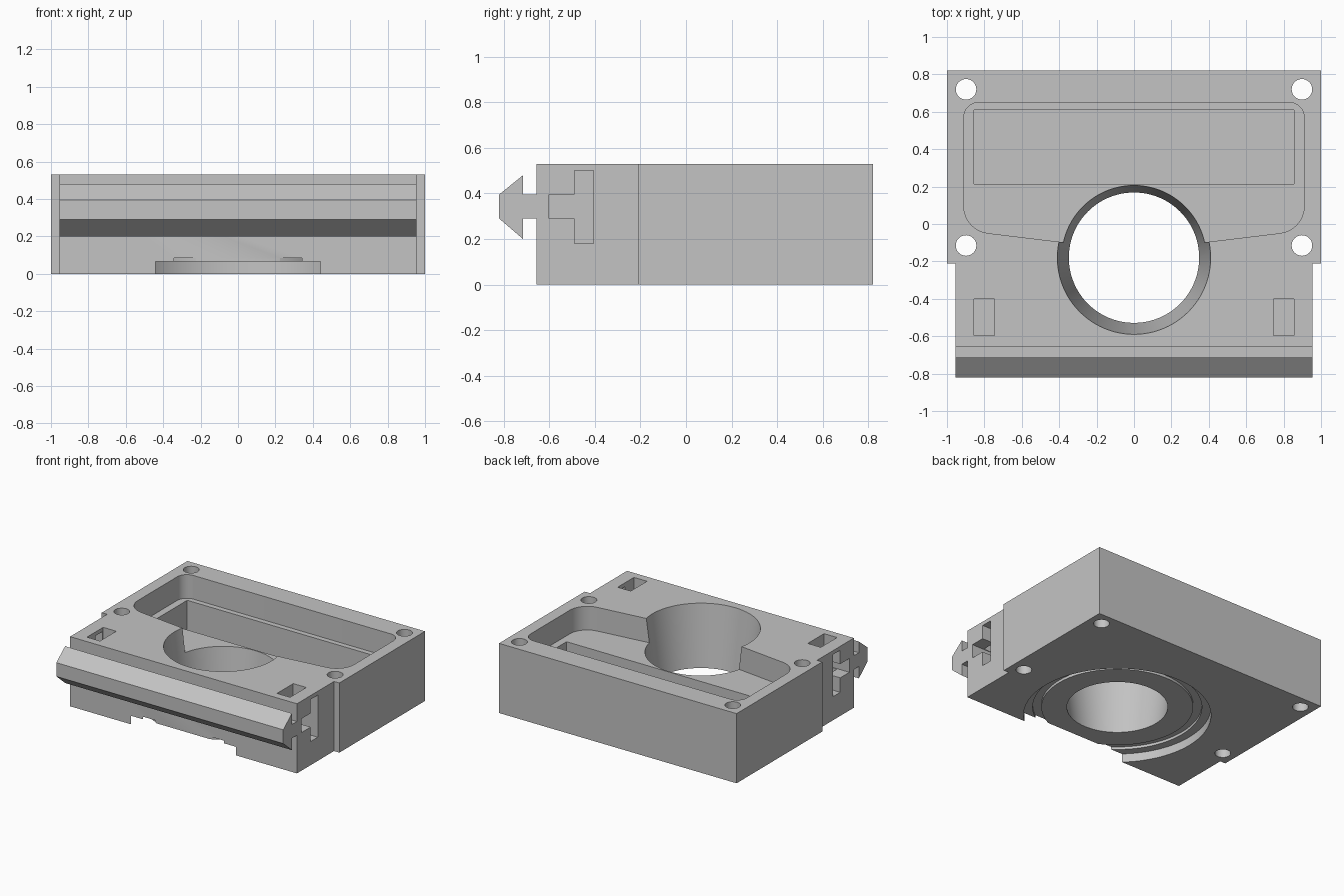
import bpy
import bmesh
import math
from mathutils import Vector

if "Cube" in bpy.data.objects:
    bpy.data.objects.remove(bpy.data.objects["Cube"], do_unlink=True)

grey = bpy.data.materials.new("light grey plastic")
grey.use_nodes = True
grey.diffuse_color = (0.55, 0.55, 0.55, 1)
grey.node_tree.nodes["Principled BSDF"].inputs["Base Color"].default_value = (0.55, 0.55, 0.55, 1)

BORE_Y = -0.18
TOP = 0.53


def finish(name, bm):
    bmesh.ops.recalc_face_normals(bm, faces=bm.faces)
    mesh = bpy.data.meshes.new(name)
    bm.to_mesh(mesh)
    bm.free()
    mesh.materials.append(grey)
    ob = bpy.data.objects.new(name, mesh)
    bpy.context.collection.objects.link(ob)
    return ob


def extrude(name, points, offset):
    """Extrude a closed 3D outline along an offset."""
    bm = bmesh.new()
    face = bm.faces.new([bm.verts.new(p) for p in points])
    new = bmesh.ops.extrude_face_region(bm, geom=[face])["geom"]
    bmesh.ops.translate(bm, vec=Vector(offset),
                        verts=[v for v in new if isinstance(v, bmesh.types.BMVert)])
    return finish(name, bm)


def plan(name, outline, z0, z1):
    return extrude(name, [(x, y, z0) for x, y in outline], (0, 0, z1 - z0))


def side(name, outline, x0, x1):
    return extrude(name, [(x0, y, z) for y, z in outline], (x1 - x0, 0, 0))


def rect(x0, x1, y0, y1):
    return [(x0, y0), (x1, y0), (x1, y1), (x0, y1)]


def mirrored(half):
    return half + [(-x, y) for x, y in reversed(half)]


def cone(name, x, y, r0, r1, z0, z1, segments=96):
    bm = bmesh.new()
    bmesh.ops.create_cone(bm, cap_ends=True, segments=segments,
                          radius1=r0, radius2=r1, depth=z1 - z0)
    bmesh.ops.translate(bm, vec=(x, y, (z0 + z1) / 2), verts=bm.verts)
    return finish(name, bm)


def boolean(target, tool, operation="DIFFERENCE"):
    mod = target.modifiers.new("cut", "BOOLEAN")
    mod.operation = operation
    mod.solver = "EXACT"
    mod.object = tool
    bpy.context.view_layer.objects.active = target
    bpy.ops.object.modifier_apply(modifier=mod.name)
    bpy.data.objects.remove(tool, do_unlink=True)


def arc(cx, cy, r, a0, a1, steps=8):
    angles = [math.radians(a0 + (a1 - a0) * i / steps) for i in range(steps + 1)]
    return [(cx + r * math.cos(a), cy + r * math.sin(a)) for a in angles]


# Housing block, slightly narrower at the front
body = plan("housing", mirrored([(0.955, -0.655), (0.955, -0.21), (1, -0.21), (1, 0.82)]), 0, TOP)

# Shallow rounded tray and the deep rectangular well in its floor
tray = mirrored([(0.36, -0.1)] + arc(0.765, 0.095, 0.145, -83, 0) + arc(0.83, 0.57, 0.08, 0, 90))
boolean(body, plan("tray_cutter", tray, 0.35, 0.7))
boolean(body, plan("well_cutter", rect(-0.855, 0.855, 0.215, 0.61), 0.1, 0.6))

# Tapered central bore
slope = (0.41 - 0.34) / TOP
boolean(body, cone("bore_cutter", 0, BORE_Y, 0.34 - 0.1 * slope, 0.41 + 0.1 * slope, -0.1, TOP + 0.1))

# Round recess underneath, with a ring groove in its ceiling
boolean(body, cone("recess_cutter", 0, BORE_Y, 0.648, 0.648, -0.1, 0.065, 128))
groove = cone("groove_cutter", 0, BORE_Y, 0.585, 0.585, 0.03, 0.085, 128)
boolean(groove, cone("groove_core", 0, BORE_Y, 0.525, 0.525, 0, 0.2, 128))
boolean(body, groove)

# Corner screw holes, T-shaped side slots and their top openings
t_slot = [(-0.6, 0.29), (-0.49, 0.29), (-0.49, 0.18), (-0.405, 0.18),
          (-0.405, 0.5), (-0.49, 0.5), (-0.49, 0.395), (-0.6, 0.395)]
for s in (-1, 1):
    for y in (0.72, -0.115):
        boolean(body, cone("screw_cutter", s * 0.898, y, 0.055, 0.055, -0.1, 0.7, 32))
    boolean(body, side("slot_cutter", t_slot, s * 0.75, s * 1.1))
    opening = rect(s * 0.745, s * 0.855, -0.595, -0.4)
    boolean(body, plan("opening_cutter", opening, 0.182, 0.7))

# Arrow-shaped rail along the front
rail = side("front_rail", [(-0.645, 0.29), (-0.715, 0.29), (-0.715, 0.2), (-0.82, 0.29),
                           (-0.82, 0.395), (-0.715, 0.48), (-0.715, 0.395), (-0.645, 0.395)],
            -0.955, 0.955)

# Smooth the round walls and keep the edges crisp
for ob in (body, rail):
    bpy.ops.object.select_all(action="DESELECT")
    ob.select_set(True)
    bpy.context.view_layer.objects.active = ob
    bpy.ops.object.shade_smooth_by_angle(angle=math.radians(30))
